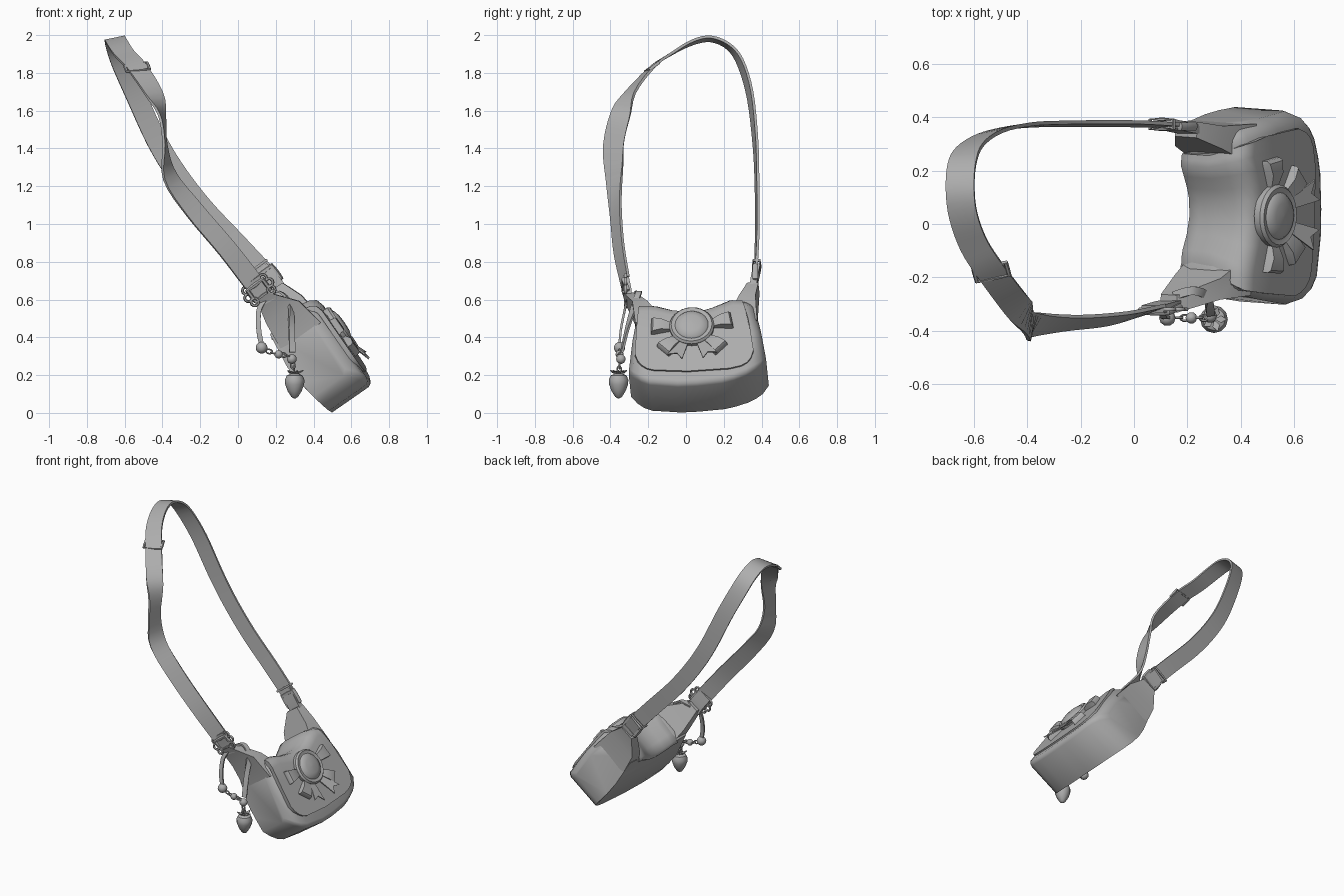
import bpy, bmesh, math
from mathutils import Vector

grey = bpy.data.materials.new("soft_grey")
grey.diffuse_color = (0.42, 0.42, 0.42, 1)

# Tilted bag frame: y across, s up the bag, n out of its front
UP, OUT = Vector((-0.57, 0, 0.82)), Vector((0.82, 0, 0.57))


def L(y, s, n):
    """Bag frame to space, with a slight turn about the bag's long axis."""
    return Vector((0.595, y - 0.06 * n, 0.1)) + UP * s + OUT * (n + 0.04 * (y - 0.06))


def interp(table, x):
    if x <= table[0][0]:
        return table[0][1]
    for (a, p), (b, q) in zip(table, table[1:]):
        if x <= b:
            return p + (q - p) * (x - a) / (b - a)
    return table[-1][1]


def curve(pts, k=4):
    """Smooth path through the points."""
    P = [Vector(p) for p in pts]
    N, out = len(P), []
    for i in range(N - 1):
        a, b, c, d = [P[min(max(i + j, 0), N - 1)] for j in (-1, 0, 1, 2)]
        for m in range(k):
            t = m / k
            out.append(0.5 * (2 * b + (c - a) * t + (2 * a - 5 * b + 4 * c - d) * t * t
                              + (3 * b - a - 3 * c + d) * t ** 3))
    return out + [P[-1]]


def loft(name, rings, loop=False, angle=40):
    """Skin a row of equal rings, capped unless looped."""
    bm = bmesh.new()
    R = [[bm.verts.new(p) for p in r] for r in rings]
    n = len(R[0])
    for a, b in zip(R, R[1:] + ([R[0]] if loop else [])):
        for i in range(n):
            j = (i + 1) % n
            bm.faces.new((a[i], a[j], b[j], b[i]))
    if not loop:
        bm.faces.new(R[0])
        bm.faces.new(R[-1])
    bmesh.ops.recalc_face_normals(bm, faces=bm.faces)
    me = bpy.data.meshes.new(name)
    bm.to_mesh(me)
    bm.free()
    me.materials.append(grey)
    ob = bpy.data.objects.new(name, me)
    bpy.context.collection.objects.link(ob)
    bpy.ops.object.select_all(action='DESELECT')
    ob.select_set(True)
    bpy.context.view_layer.objects.active = ob
    bpy.ops.object.shade_smooth_by_angle(angle=math.radians(angle))
    return ob


def ribbon(name, rows, half, thick, k=4):
    """Flat band; each row is a centre followed by its width direction."""
    C = curve(rows, k)
    pos = [Vector(c[:3]) for c in C]
    rings = []
    for i, c in enumerate(C):
        tan = (pos[min(i + 1, len(C) - 1)] - pos[max(i - 1, 0)]).normalized()
        w = Vector(c[3:])
        w = (w - tan * w.dot(tan)).normalized()
        t = tan.cross(w) * thick / 2
        w = w * half
        rings.append([pos[i] + w + t, pos[i] - w + t, pos[i] - w - t, pos[i] + w - t])
    return loft(name, rings)


def hoop(name, c, axis_a, axis_b, ra, rb, r, n=14, m=6, square=False):
    """Ring or rounded frame lying in the plane of two axes."""
    c, a, b = Vector(c), Vector(axis_a).normalized(), Vector(axis_b)
    b = (b - a * b.dot(a)).normalized()
    nrm, rings = a.cross(b), []
    for i in range(n):
        t = 2 * math.pi * i / n
        x, y = math.cos(t), math.sin(t)
        g = 1 / max(abs(x), abs(y)) if square else 1
        p = a * (x * g * ra) + b * (y * g * rb)
        d = p.normalized()
        rings.append([c + p + d * (r * math.cos(2 * math.pi * j / m))
                      + nrm * (r * math.sin(2 * math.pi * j / m)) for j in range(m)])
    return loft(name, rings, loop=True, angle=60)


def lathe(name, prof, place, n=20):
    """Round part; place maps (side, side, height) to space."""
    return loft(name, [[place(r * math.cos(2 * math.pi * i / n),
                              r * math.sin(2 * math.pi * i / n), h) for i in range(n)]
                       for r, h in prof])


def ball(name, c, r):
    prof = [(max(r * math.sin(math.pi * i / 8), 0.0005), -r * math.cos(math.pi * i / 8))
            for i in range(9)]
    return lathe(name, prof, lambda x, y, z: Vector(c) + Vector((x, y, z)), 10)


# Bag body, lofted across its width
LEFT = [(-0.02, -0.27), (0.1, -0.30), (0.3, -0.28), (0.5, -0.25)]
RIGHT = [(0, 0.40), (0.15, 0.43), (0.3, 0.41), (0.54, 0.36)]
BOTTOM = [(0, 0.10), (0.03, 0.05), (0.07, 0.015), (0.13, -0.008), (0.4, -0.029),
          (0.7, -0.008), (0.85, 0.022), (0.93, 0.065), (0.97, 0.10), (1, 0.16)]
TOP = [(0, 0.51), (0.12, 0.51), (0.35, 0.455), (0.5, 0.445), (0.7, 0.475), (0.88, 0.53), (1, 0.53)]
BACK = [(-0.02, -0.132), (0.15, -0.165), (0.3, -0.181), (0.55, -0.152)]
FRONT = [(0, 0.105), (0.02, 0.122), (0.06, 0.131), (0.5, 0.133), (0.9, 0.125), (1, 0.085)]
rings = []
for t in (0, 0.03, 0.07, 0.13, 0.24, 0.35, 0.5, 0.6, 0.7, 0.79, 0.88, 0.93, 0.97, 1):
    lo, hi = interp(BOTTOM, t), interp(TOP, t)
    edge = interp([(0, 0.065), (0.03, 0.02), (0.07, 0.005), (0.13, 0),
                   (0.88, 0), (0.93, 0.005), (0.97, 0.02), (1, 0.06)], t)
    prof = [(f, interp(BACK, lo + f * (hi - lo))) for f in (0, 0.25, 0.5, 0.75, 0.98)]
    prof += [(1.02, -0.1), (1.02, 0.0)]
    prof += [(f, interp(FRONT, f) - edge) for f in (1, 0.9, 0.5, 0.06, 0.02, 0)]
    ring = []
    for f, n in prof:
        s = lo + f * (hi - lo)
        ring.append(L(interp(LEFT, s) * (1 - t) + interp(RIGHT, s) * t, s, n))
    rings.append(ring)
loft("bag_body", rings, angle=50)

# Tapered shoulders that carry the strap
for name, rows in (
        ("left_shoulder", ((0.40, -0.262, -0.10, -0.155, 0.10), (0.56, -0.28, -0.2, -0.14, 0.07),
                           (0.69, -0.335, -0.27, -0.11, -0.035))),
        ("right_shoulder", ((0.40, 0.22, 0.382, -0.17, 0.10), (0.58, 0.285, 0.372, -0.145, 0.075),
                            (0.69, 0.325, 0.385, -0.07, 0.03)))):
    loft(name, [[L(a, s, c), L(b, s, c), L(b, s, d), L(a, s, d)] for s, a, b, c, d in rows])

# Flap that folds over the top and joins the back
FLAP_LOW = [(0, 0.17), (0.02, 0.13), (0.05, 0.1), (0.1, 0.075), (0.16, 0.064), (0.45, 0.052),
            (0.8, 0.064), (0.9, 0.08), (0.95, 0.1), (0.98, 0.13), (1, 0.18)]
FLAP_TOP = [(0, 0.505), (0.13, 0.505), (0.3, 0.475), (0.5, 0.458), (0.65, 0.472), (0.9, 0.53), (1, 0.525)]
FLAP_L = [(0.05, -0.26), (0.18, -0.262), (0.4, -0.25), (0.5, -0.24)]
FLAP_R = [(0.05, 0.36), (0.17, 0.367), (0.38, 0.34), (0.53, 0.30)]
rings = []
for t in (0, 0.02, 0.05, 0.1, 0.16, 0.3, 0.45, 0.6, 0.7, 0.8, 0.9, 0.95, 0.98, 1):
    lo, hi = interp(FLAP_LOW, t), interp(FLAP_TOP, t)
    outer = [(lo + f * (hi - 0.06 - lo), 0.141, 0) for f in (0, 0.35, 0.7, 1)]
    outer += [(hi - 0.02, 0.13, 0), (hi, 0.1, 0.2), (hi + 0.008, 0.06, 0.5), (hi + 0.008, -0.02, 1),
              (hi + 0.005, -0.1, 1), (hi - 0.008, -0.155, 1), (hi - 0.03, -0.168, 1)]
    inner = [(s - (0.02 if n < 0.135 else 0), n * 0.82, k) for s, n, k in reversed(outer)]
    ring = []
    for s, n, k in outer + inner:
        a = interp(FLAP_L, s) * (1 - k) - 0.175 * k
        b = interp(FLAP_R, s) * (1 - k) + 0.255 * k
        ring.append(L(a + (b - a) * t, s, n))
    rings.append(ring)
loft("flap", rings, angle=50)

# Rosette: domed button, ribbon petals and two notched tails
CY, CS = 0.04, 0.33
lathe("rosette_button", [(0.116, 0.135), (0.118, 0.162), (0.108, 0.174), (0.095, 0.17), (0.088, 0.17),
                         (0.08, 0.18), (0.05, 0.189), (0.001, 0.192)],
      lambda x, y, h: L(CY + x, CS + y, h), 28)


def radial(ang, r, w, n):
    a = math.radians(ang)
    return L(CY + r * math.cos(a) - w * math.sin(a), CS + r * math.sin(a) + w * math.cos(a), n)


for i, ang in enumerate((10, -43, -136, 178)):
    loft(f"rosette_petal_{i}", [[radial(ang, r, -w, 0.135), radial(ang, r, w, 0.135),
                                 radial(ang, r, w * 0.9, h), radial(ang, r, -w * 0.9, h)]
                                for r, w, h in ((0.1, 0.022, 0.155), (0.16, 0.036, 0.178),
                                                (0.205, 0.047, 0.174), (0.215, 0.047, 0.16))])
for i, ang in enumerate((-65, -112)):
    shape = ((0.1, -0.02), (0.235, -0.042), (0.205, 0), (0.235, 0.042), (0.1, 0.02))
    loft(f"rosette_tail_{i}", [[radial(ang, r, w, 0.145 + (r - 0.1) * 0.3 + d) for r, w in shape]
                               for d in (0, 0.008)])

# Shoulder strap with its half twist
ribbon("strap", [
    (0.14, 0.37, 0.74, 0.8, 0.05, 0.6), (-0.01, 0.376, 0.90, 0.8, 0.1, 0.6),
    (-0.18, 0.377, 1.08, 0.8, 0.1, 0.6), (-0.32, 0.375, 1.26, 0.82, 0.1, 0.55),
    (-0.43, 0.367, 1.44, 0.87, 0.14, 0.5), (-0.54, 0.34, 1.68, 0.9, 0.18, 0.4),
    (-0.615, 0.29, 1.85, 0.95, 0.18, 0.3), (-0.645, 0.225, 1.94, 0.97, 0.08, 0.22),
    (-0.652, 0.13, 1.98, 0.97, 0, 0.2), (-0.64, 0.03, 1.96, 0.97, 0.05, 0.18),
    (-0.6, -0.08, 1.9, 0.97, 0.15, 0.12), (-0.535, -0.18, 1.83, 0.97, 0.25, 0.1),
    (-0.445, -0.30, 1.69, 0.75, 0.6, 0.2), (-0.403, -0.35, 1.57, 0.25, 0.95, 0),
    (-0.386, -0.384, 1.42, 0.12, 1, 0), (-0.36, -0.38, 1.25, 0.55, 0.75, 0.35),
    (-0.23, -0.372, 1.07, 0.75, 0.48, 0.5), (-0.06, -0.355, 0.87, 0.78, 0.42, 0.55),
    (0.08, -0.32, 0.69, 0.8, 0.3, 0.6)], 0.054, 0.014)

# Strap slider
hoop("strap_slider", (-0.535, -0.18, 1.83), (0.97, 0.2, 0.1), (0.1, -0.75, -0.55),
     0.062, 0.03, 0.009, 16, 6, True)

# Tabs and buckles joining the strap to the shoulders
W, D = Vector((0.8, 0, 0.6)), Vector((-0.6, 0, 0.8))
ribbon("right_tab", [(0.22, 0.355, 0.64, *W), (0.185, 0.36, 0.69, *W), (0.12, 0.375, 0.76, *W)], 0.045, 0.035)
ribbon("left_tab", [(0.15, -0.3, 0.58, *W), (0.12, -0.305, 0.63, *W), (0.07, -0.32, 0.70, *W)], 0.05, 0.03)
right_c, left_c = Vector((0.16, 0.366, 0.715)), Vector((0.11, -0.32, 0.65))
hoop("right_buckle", right_c, W, D, 0.05, 0.04, 0.017, 16, 6, True)
hoop("right_keeper", (0.105, 0.374, 0.775), W, (0, 1, 0), 0.055, 0.018, 0.008, 16, 6, True)
hoop("left_buckle", left_c, W, D + Vector((0, -0.3, 0)), 0.05, 0.035, 0.013, 16, 6, True)
for i, (a, b) in enumerate(((-1, -1), (-1, 1), (1, -1), (1, 1), (-1.25, 0), (1.25, 0))):
    hoop(f"buckle_lobe_{i}", left_c + W * a * 0.055 + D * b * 0.038, W, D, 0.02, 0.02, 0.008, 10)

# Charm cords hanging from the left buckle
ribbon("charm_cord_short", [(0.14, -0.31, 0.60, 1, 0, 0.3), (0.11, -0.325, 0.54, 1, 0, 0.1),
                            (0.11, -0.345, 0.44, 1, 0, 0), (0.125, -0.352, 0.36, 1, 0, 0)], 0.013, 0.012)
ribbon("charm_cord_long", [(0.15, -0.27, 0.62, 0.3, 1, 0), (0.22, -0.25, 0.64, 0.2, 1, 0),
                           (0.275, -0.27, 0.58, 0.5, 1, 0), (0.283, -0.31, 0.45, 1, 0.5, 0),
                           (0.288, -0.34, 0.32, 1, 0.2, 0)], 0.016, 0.012)

# Beads and chain links
ball("bead_large", (0.125, -0.352, 0.345), 0.031)
ball("bead_small", (0.215, -0.352, 0.31), 0.022)
ball("bead_end", (0.285, -0.345, 0.285), 0.026)
links = [(0.165, -0.352, 0.325), (0.19, -0.352, 0.315), (0.24, -0.352, 0.307),
         (0.262, -0.352, 0.304), (0.29, -0.352, 0.25), (0.296, -0.354, 0.23)]
for i, p in enumerate(links):
    along = (1, 0, -0.3) if i < 4 else (0.2, 0, -1)
    hoop(f"chain_link_{i}", p, along, (0, 1, 0) if i % 2 else (0.3, 0, 1) if i < 4 else (1, 0, 0.2),
         0.017, 0.011, 0.005, 10, 5)

# Strawberry charm with leaves
B = Vector((0.3, -0.357, 0))
lathe("berry", [(0.002, 0.075), (0.018, 0.085), (0.037, 0.115), (0.05, 0.15), (0.052, 0.175),
                (0.042, 0.198), (0.02, 0.208), (0.002, 0.21)],
      lambda x, y, z: B + Vector((x, y, z)), 12)
for i in range(5):
    a = 2 * math.pi * i / 5
    o, s = Vector((math.cos(a), math.sin(a), 0)), Vector((-math.sin(a), math.cos(a), 0))
    loft(f"berry_leaf_{i}", [[B + o * r + s * w + Vector((0, 0, z + d)) for r, w, z in
                              ((0.003, 0, 0.21), (0.026, 0.014, 0.209), (0.048, 0, 0.222), (0.026, -0.014, 0.209))]
                             for d in (0, 0.006)])
